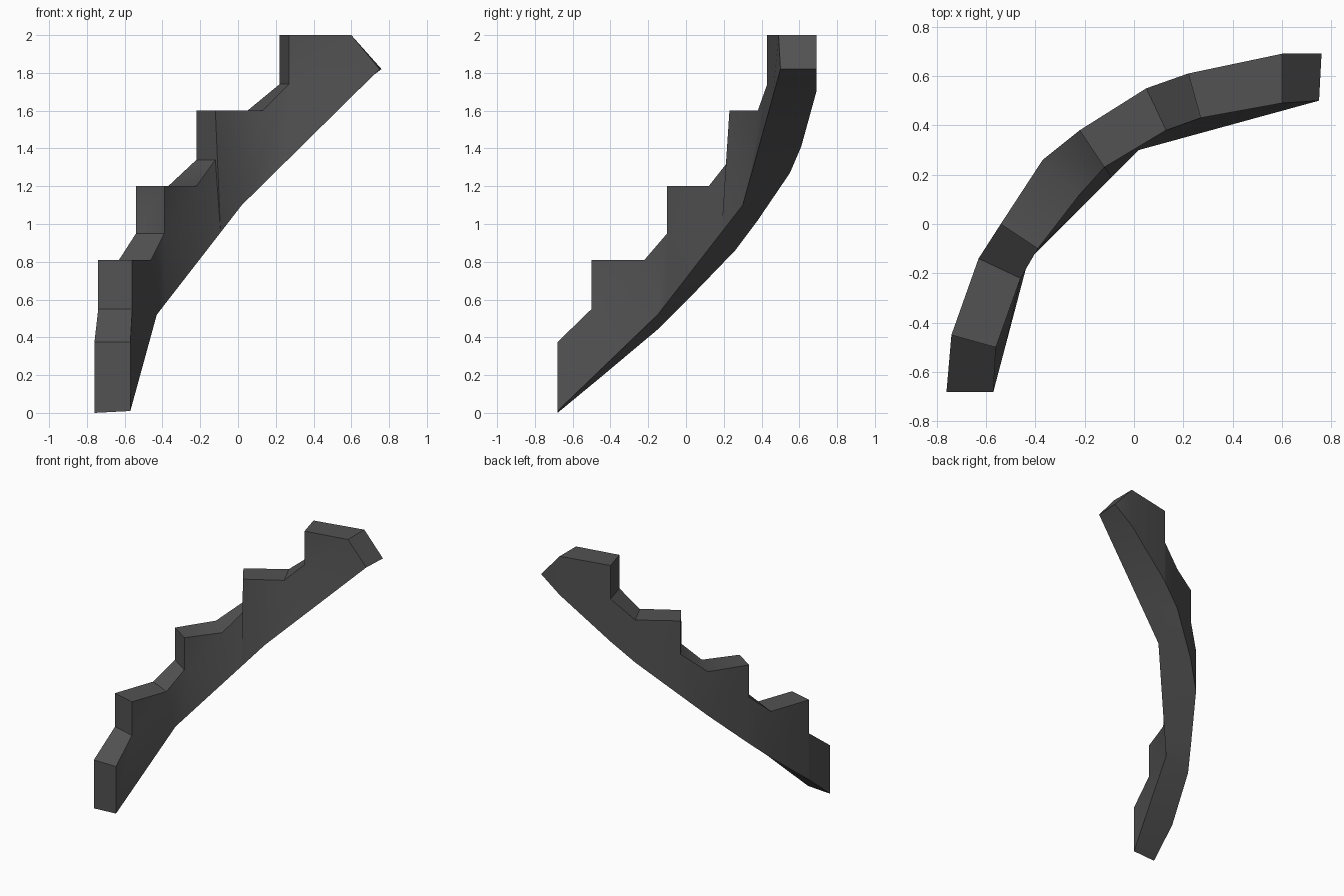
import bpy, bmesh, math
from mathutils import Vector

cube = bpy.data.objects.get("Cube")
if cube:
    bpy.data.objects.remove(cube, do_unlink=True)

# One dark colour
mat = bpy.data.materials.new("dark grey")
mat.use_nodes = True
col = (0.085, 0.085, 0.085, 1)
mat.diffuse_color = col
mat.node_tree.nodes["Principled BSDF"].inputs["Base Color"].default_value = col

# Lower inner edge: a coarse line, sampled by a running parameter
edge = [Vector(p) for p in ((-.57, -.68, .01), (-.43, -.15, .52), (.02, .30, 1.10), (.75, .50, 1.82))]


def inner_foot(t):
    i = min(int(t), len(edge) - 2)
    return edge[i].lerp(edge[i + 1], t - i)


# Stations up the flight: outer xy, inner xy, outer foot z, inner foot parameter, top before and after riser
stations = [
    ((-.76, -.68), (-.57, -.68), 0, 0, .375, .375),
    ((-.74, -.45), (-.56, -.50), .19, .34, .55, .81),
    ((-.63, -.14), (-.46, -.22), .45, 1, .81, .81),
    ((-.54, 0), (-.39, -.10), .59, 1.1, .95, 1.2),
    ((-.37, .26), (-.22, .12), .86, 1.5, 1.2, 1.2),
    ((-.22, .38), (-.12, .23), 1.02, 1.75, 1.34, 1.6),
    ((.05, .55), (.13, .38), 1.27, 2, 1.6, 1.6),
    ((.22, .61), (.27, .43), 1.41, 2.33, 1.74, 2),
    ((.60, .69), (.60, .49), 1.70, 2.8, 2, 2),
    ((.76, .69), (.75, .50), 1.82, 3, 1.82, 1.82),
]

bm = bmesh.new()


def column(xy, foot, low, high):
    """Foot, top below the riser and top above it."""
    a, b = bm.verts.new(foot), None
    b = a if abs(foot[2] - low) < .001 else bm.verts.new((*xy, low))
    c = b if high == low else bm.verts.new((*xy, high))
    return a, b, c


outer, inner = [], []
for o, i, zo, t, low, high in stations:
    outer.append(column(o, (*o, zo), low, high))
    inner.append(column(i, inner_foot(t), low, high))


def face(*verts):
    ring = list(dict.fromkeys(verts))
    if len(ring) > 2:
        bm.faces.new(ring)


# Side walls, treads, underside and risers
for k in range(len(stations) - 1):
    for side in (outer, inner):
        p, q = side[k], side[k + 1]
        face(p[0], q[0], q[1], p[2], p[1])
    face(outer[k][2], outer[k + 1][1], inner[k + 1][1], inner[k][2])
    face(outer[k][0], outer[k + 1][0], inner[k + 1][0], inner[k][0])
    if outer[k][1] != outer[k][2]:
        face(outer[k][1], outer[k][2], inner[k][2], inner[k][1])

# Lower end
face(outer[0][0], outer[0][1], inner[0][1], inner[0][0])

bmesh.ops.triangulate(bm, faces=[f for f in bm.faces if len(f.verts) > 4])
bmesh.ops.recalc_face_normals(bm, faces=bm.faces[:])
mesh = bpy.data.meshes.new("curved_stair_wall")
bm.to_mesh(mesh)
bm.free()
mesh.materials.append(mat)
wall = bpy.data.objects.new("curved_stair_wall", mesh)
bpy.context.collection.objects.link(wall)
bpy.ops.object.select_all(action='DESELECT')
wall.select_set(True)
bpy.context.view_layer.objects.active = wall
bpy.ops.object.shade_smooth_by_angle(angle=math.radians(40))
